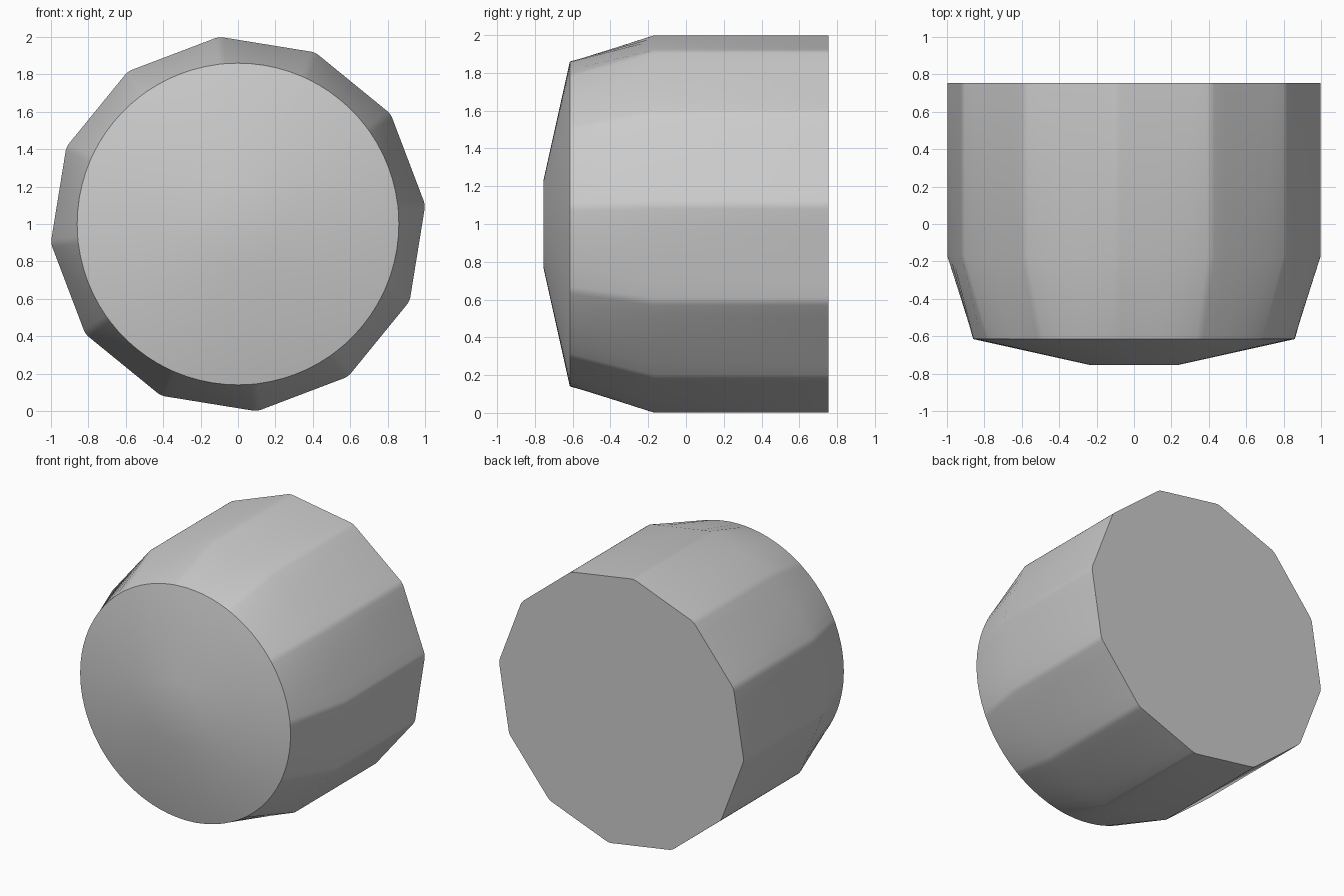
import bpy, bmesh
from math import sin, cos, tan, pi, radians, hypot

cube = bpy.data.objects.get("Cube")
if cube:
    bpy.data.objects.remove(cube, do_unlink=True)

SIDES = 12
TURN = radians(5.8)      # twist of the grip about its axis
APOTHEM = 0.972          # centre to flat
FILLET = 0.09            # rounding of the grip corners
ARC_STEPS = 3
FLAT_STEPS = 6


def grip_outline():
    """Twelve-sided outline in (x, z), with rounded corners and divided flats."""
    half = pi / SIDES
    corner = (APOTHEM - FILLET) / cos(half)
    flat = 2 * corner * sin(half)
    points = []
    for i in range(SIDES):
        a = TURN + i * 2 * half
        cx, cz = corner * cos(a), corner * sin(a)
        for j in range(ARC_STEPS + 1):
            b = a - half + 2 * half * j / ARC_STEPS
            points.append((cx + FILLET * cos(b), cz + FILLET * sin(b)))
        ex, ez = points[-1]
        b = a + half
        for j in range(1, FLAT_STEPS):
            d = flat * j / FLAT_STEPS
            points.append((ex - sin(b) * d, ez + cos(b) * d))
    return points


def circle_like(outline, radius):
    """Circle whose points line up with those of the outline."""
    return [(x * radius / hypot(x, z), z * radius / hypot(x, z)) for x, z in outline]


metal = bpy.data.materials.new("plain grey")
metal.use_nodes = True
grey = (0.6, 0.6, 0.6, 1)
metal.diffuse_color = grey
metal.node_tree.nodes["Principled BSDF"].inputs["Base Color"].default_value = grey

# Sections from back to front: faceted grip, tapered shoulder, shallow cone face
grip = grip_outline()
sections = [
    (0.755, grip),
    (-0.17, grip),
    (-0.615, circle_like(grip, 0.86)),
    (-0.755, circle_like(grip, 0.23)),
]

bm = bmesh.new()
rings = [[bm.verts.new((x, y, z + 1)) for x, z in ring] for y, ring in sections]
for back, front in zip(rings, rings[1:]):
    for i in range(len(back)):
        k = (i + 1) % len(back)
        bm.faces.new((back[i], back[k], front[k], front[i]))

# Flat back and the small flat tip
bm.faces.new(rings[0])
tip = bm.faces.new(rings[-1])
bmesh.ops.poke(bm, faces=[tip])
bmesh.ops.recalc_face_normals(bm, faces=bm.faces[:])

mesh = bpy.data.meshes.new("faceted_knob")
bm.to_mesh(mesh)
bm.free()
mesh.materials.append(metal)
knob = bpy.data.objects.new("faceted_knob", mesh)
bpy.context.collection.objects.link(knob)

# Smooth the rounded corners, keep the rims crisp
bpy.ops.object.select_all(action='DESELECT')
knob.select_set(True)
bpy.context.view_layer.objects.active = knob
bpy.ops.object.shade_smooth_by_angle(angle=radians(30))
